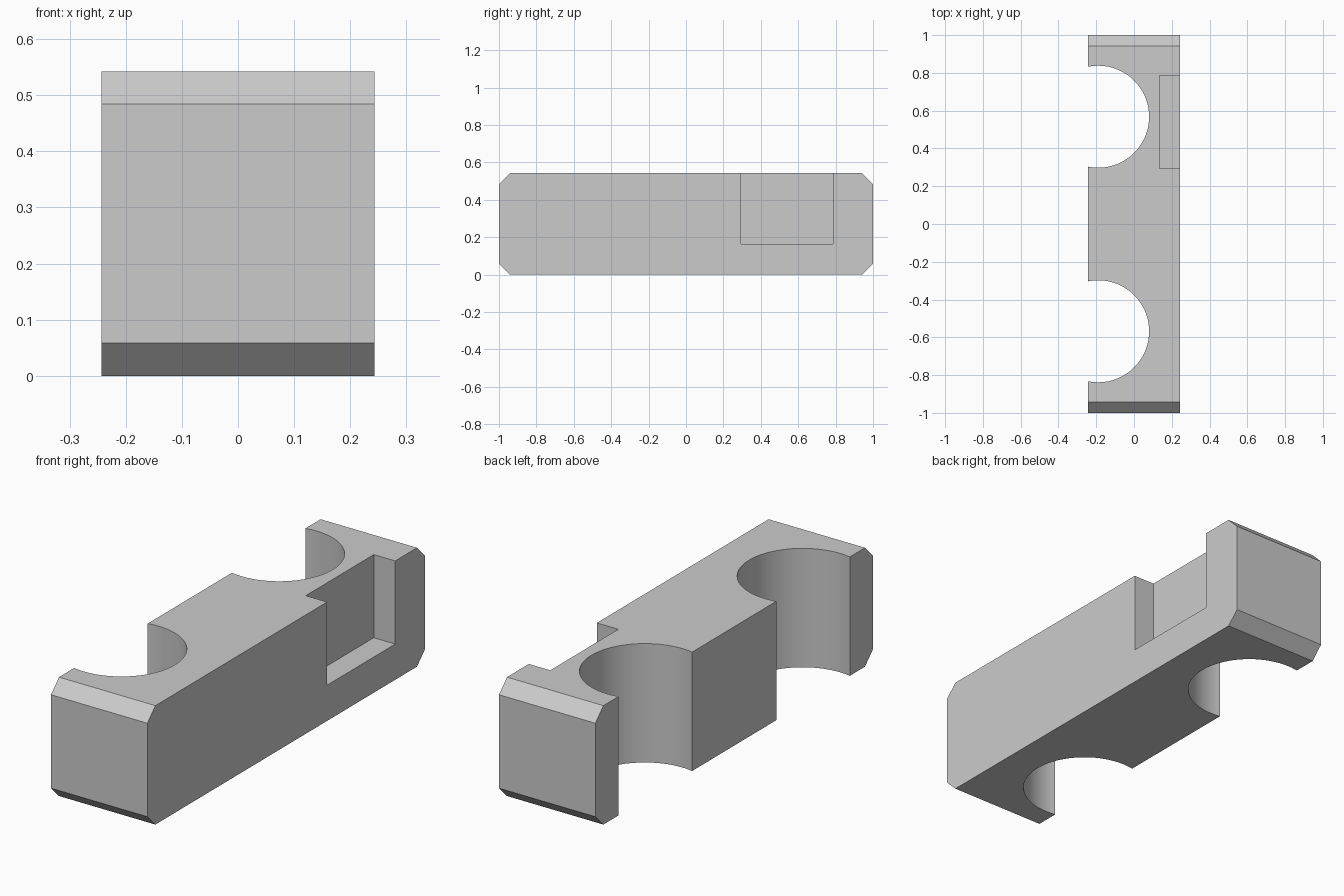
import bpy
import bmesh

cube = bpy.data.objects.get("Cube")
if cube:
    bpy.data.objects.remove(cube, do_unlink=True)

HALF_W, HALF_L, HEIGHT = 0.243, 1.0, 0.542
CHAMFER_Y, CHAMFER_Z = 0.058, 0.058

grey = bpy.data.materials.new("plain grey")
grey.use_nodes = True
GREY = (0.6, 0.6, 0.6, 1)
grey.diffuse_color = GREY
grey.node_tree.nodes["Principled BSDF"].inputs["Base Color"].default_value = GREY


def extruded_block(name, profile, half_width):
    """Sweep a side profile of (y, z) points across x."""
    bm = bmesh.new()
    face = bm.faces.new([bm.verts.new((-half_width, y, z)) for y, z in profile])
    swept = bmesh.ops.extrude_face_region(bm, geom=[face])["geom"]
    moved = [v for v in swept if isinstance(v, bmesh.types.BMVert)]
    bmesh.ops.translate(bm, verts=moved, vec=(2 * half_width, 0, 0))
    bmesh.ops.recalc_face_normals(bm, faces=bm.faces)
    mesh = bpy.data.meshes.new(name)
    bm.to_mesh(mesh)
    bm.free()
    obj = bpy.data.objects.new(name, mesh)
    bpy.context.collection.objects.link(obj)
    obj.data.materials.append(grey)
    return obj


def cut(target, cutter):
    """Subtract the cutter, then remove it."""
    cutter.hide_render = True
    cutter.data.materials.append(grey)
    mod = target.modifiers.new("cut", "BOOLEAN")
    mod.operation = "DIFFERENCE"
    mod.solver = "EXACT"
    mod.object = cutter
    bpy.context.view_layer.objects.active = target
    bpy.ops.object.modifier_apply(modifier=mod.name)
    bpy.data.objects.remove(cutter, do_unlink=True)


# Long block with chamfered ends
inner, low, high = HALF_L - CHAMFER_Y, CHAMFER_Z, HEIGHT - CHAMFER_Z
half = [(inner, 0), (HALF_L, low), (HALF_L, high), (inner, HEIGHT)]
block = extruded_block("chamfered_block", half + [(-y, z) for y, z in reversed(half)], HALF_W)

# Two round bays through one long side
for side in (-1, 1):
    bpy.ops.mesh.primitive_cylinder_add(
        vertices=96, radius=0.27, depth=2, location=(-0.19, side * 0.568, HEIGHT / 2))
    cut(block, bpy.context.object)

# Rectangular pocket in the opposite side, open at the top
x0, x1, y0, y1, z0, z1 = 0.135, 0.4, 0.295, 0.785, 0.163, 0.8
bpy.ops.mesh.primitive_cube_add(size=1, location=((x0 + x1) / 2, (y0 + y1) / 2, (z0 + z1) / 2))
pocket = bpy.context.object
pocket.scale = (x1 - x0, y1 - y0, z1 - z0)
cut(block, pocket)

# Smooth bays, crisp edges
bpy.ops.object.select_all(action="DESELECT")
block.select_set(True)
bpy.context.view_layer.objects.active = block
bpy.ops.object.shade_smooth_by_angle(angle=0.5)
